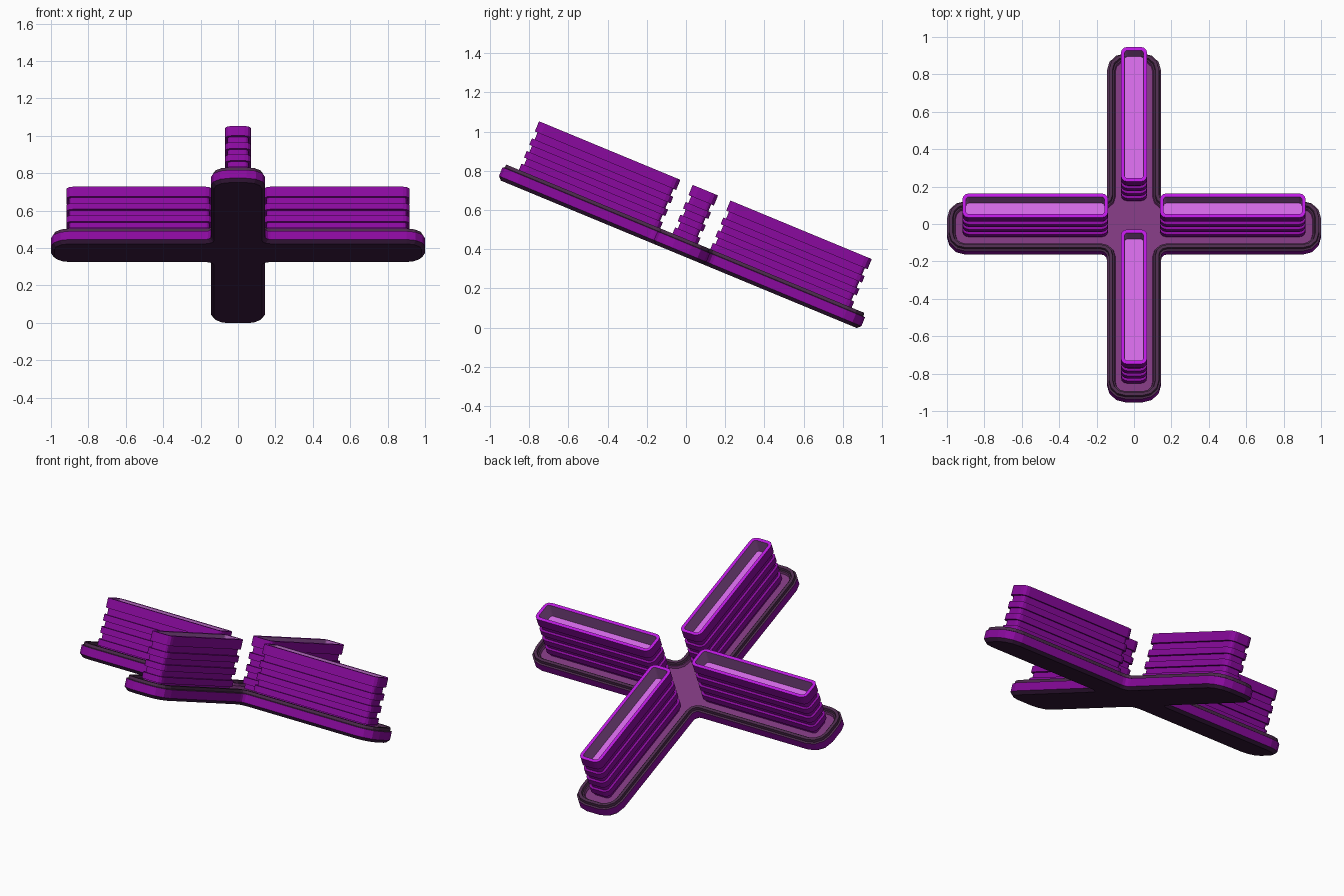
import bpy, bmesh, math
from mathutils import Matrix, Vector

cube = bpy.data.objects.get("Cube")
if cube:
    bpy.data.objects.remove(cube, do_unlink=True)

# The whole cross leans forward-up around the x axis
TILT = Matrix.Translation((0, -0.032, 0.385)) @ Matrix.Rotation(math.radians(-22.5), 4, "X")


def material(name, srgb):
    linear = [((c + 0.055) / 1.055) ** 2.4 if c > 0.04 else c / 12.92 for c in srgb]
    mat = bpy.data.materials.new(name)
    mat.use_nodes = True
    mat.diffuse_color = (*linear, 1)
    mat.node_tree.nodes["Principled BSDF"].inputs["Base Color"].default_value = (*linear, 1)
    return mat


MATERIALS = [
    material("deep purple", (0.54, 0.04, 0.62)),
    material("bright violet", (0.74, 0.10, 0.88)),
    material("dark plum", (0.24, 0.11, 0.26)),
    material("dusky plum", (0.30, 0.17, 0.30)),
    material("mauve", (0.49, 0.22, 0.49)),
    material("pale plum", (0.66, 0.38, 0.70)),
    material("lilac", (0.82, 0.41, 0.89)),
]
PURPLE, VIOLET, DARK, DUSKY, MAUVE, PALE, LILAC = range(7)


def arc(cx, cy, radius, start, end, steps):
    """Points along a circular arc, angles in degrees."""
    points = []
    for i in range(steps + 1):
        a = math.radians(start + (end - start) * i / steps)
        points.append(Vector((cx + radius * math.cos(a), cy + radius * math.sin(a), 0)))
    return points


def cross_outline(inset):
    """Plus-shaped outline with rounded arm ends and filleted inner corners."""
    length, width, bend, fillet = 1.0, 0.145, 0.1, 0.03
    quarter = arc(length - bend, bend - width, bend - inset, -90, 0, 3)
    quarter += arc(length - bend, width - bend, bend - inset, 0, 90, 3)
    quarter += arc(width + fillet, width + fillet, fillet + inset, 270, 180, 3)
    return [Matrix.Rotation(k * math.pi / 2, 3, "Z") @ p for k in range(4) for p in quarter]


def box_outline(inset):
    """Rounded rectangle, long along x."""
    a, b, bend = 0.39, 0.07, 0.035
    points = []
    for k, (sx, sy) in enumerate([(1, 1), (-1, 1), (-1, -1), (1, -1)]):
        points += arc(sx * (a - bend), sy * (b - bend), bend - inset, k * 90, k * 90 + 90, 3)
    return points


def stack(name, outline, profile, cap_colours, placement):
    """Join outlines at each (inset, height, colour) step and cap both ends."""
    bm = bmesh.new()
    rings = []
    for inset, z, _ in profile:
        rings.append([bm.verts.new((p.x, p.y, z)) for p in outline(inset)])
    for low, high, step in zip(rings, rings[1:], profile[1:]):
        n = len(low)
        for i in range(n):
            j = (i + 1) % n
            bm.faces.new((low[i], low[j], high[j], high[i])).material_index = step[2]
    bm.faces.new(list(reversed(rings[0]))).material_index = cap_colours[0]
    bm.faces.new(rings[-1]).material_index = cap_colours[1]
    bm.transform(TILT @ placement)
    bm.normal_update()
    mesh = bpy.data.meshes.new(name)
    bm.to_mesh(mesh)
    bm.free()
    for mat in MATERIALS:
        mesh.materials.append(mat)
    bpy.context.collection.objects.link(bpy.data.objects.new(name, mesh))


# Cross-shaped tray: dark underside, purple edge band, dusky rim, sunken floor
tray = [
    (0.018, -0.012, DARK),
    (0.0, 0.006, DARK),
    (0.0, 0.054, PURPLE),
    (0.010, 0.057, DUSKY),
    (0.012, 0.074, DUSKY),
    (0.030, 0.074, DUSKY),
    (0.034, 0.060, DUSKY),
    (0.042, 0.060, DUSKY),
    (0.046, 0.045, MAUVE),
]
stack("cross_tray", cross_outline, tray, (DARK, MAUVE), Matrix())

# Ribbed planter box: grooved walls, bright top rim, open recess
GROOVE = 0.015
box = [(GROOVE, 0.04, PURPLE)]
for k in range(3):
    z = 0.072 + k * 0.07
    box += [(GROOVE, z, PURPLE), (0, z, PURPLE), (0, z + 0.036, PURPLE), (GROOVE, z + 0.036, PURPLE)]
box += [
    (GROOVE, 0.286, PURPLE),
    (0, 0.286, PURPLE),
    (0, 0.342, PURPLE),
    (0.02, 0.342, VIOLET),
    (0.021, 0.257, PALE),
]
for k, side in enumerate(["left", "back", "right", "front"]):
    spot = Matrix.Rotation(k * math.pi / 2, 4, "Z") @ Matrix.Translation((0.528, 0, 0))
    stack(side + "_ribbed_box", box_outline, box, (PURPLE, LILAC), spot)
